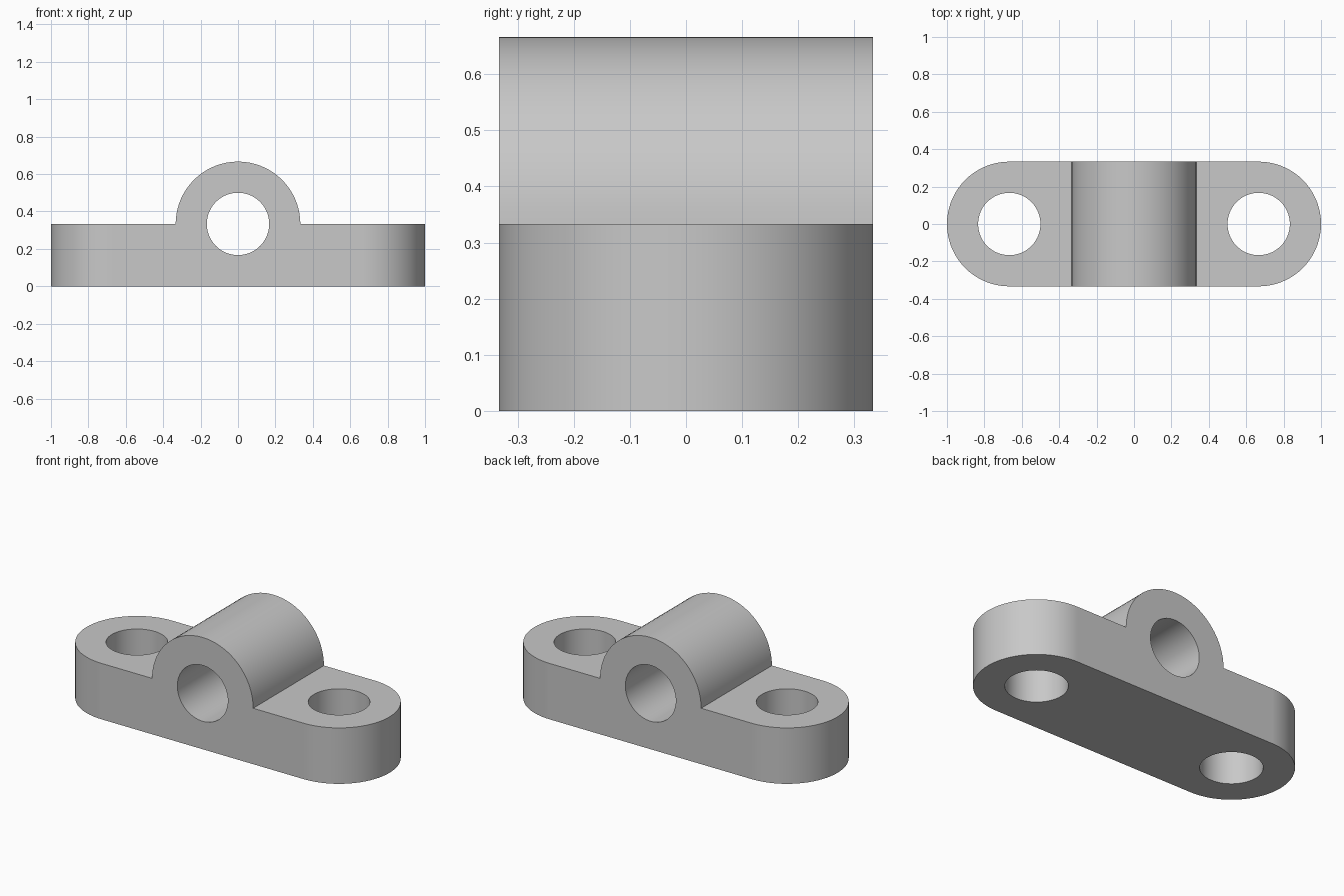
import bpy
import math
from mathutils import Matrix, Vector

cube = bpy.data.objects.get("Cube")
if cube:
    bpy.data.objects.remove(cube, do_unlink=True)

R = 1 / 3          # arch radius, end radius and base thickness
BORE = R / 2       # radius of all three holes
STEPS = 36         # segments per half circle

grey = bpy.data.materials.new("plain grey")
grey.use_nodes = True
grey.diffuse_color = (0.58, 0.58, 0.58, 1)
grey.node_tree.nodes["Principled BSDF"].inputs["Base Color"].default_value = grey.diffuse_color


def arc(cx, cy, radius, start, sweep, steps):
    """Points along an arc, both ends included."""
    angles = [start + sweep * i / steps for i in range(steps + 1)]
    return [(cx + radius * math.cos(a), cy + radius * math.sin(a)) for a in angles]


def prism(name, outline, low, high, matrix=Matrix()):
    """Extrude a counter-clockwise outline from low to high."""
    n = len(outline)
    verts = [matrix @ Vector((x, y, h)) for h in (low, high) for x, y in outline]
    faces = [tuple(reversed(range(n))), tuple(range(n, 2 * n))]
    faces += [(i, (i + 1) % n, n + (i + 1) % n, n + i) for i in range(n)]
    mesh = bpy.data.meshes.new(name)
    mesh.from_pydata(verts, [], faces)
    mesh.materials.append(grey)
    obj = bpy.data.objects.new(name, mesh)
    bpy.context.collection.objects.link(obj)
    return obj


def carve(target, cutter, operation):
    """Apply a boolean and remove its cutter."""
    mod = target.modifiers.new(cutter.name, 'BOOLEAN')
    mod.operation, mod.solver, mod.object = operation, 'EXACT', cutter
    bpy.context.view_layer.objects.active = target
    bpy.ops.object.modifier_apply(modifier=mod.name)
    bpy.data.objects.remove(cutter, do_unlink=True)


upright = Matrix.Rotation(math.pi / 2, 4, 'X')

# Front profile: flat feet with a half-round arch in the middle
profile = [(-1.2, 0), (1.2, 0), (1.2, R)] + arc(0, R, R, 0, math.pi, STEPS) + [(-1.2, R)]
body = prism("bearing_block", profile, -0.5, 0.5, upright)

# Round-ended plan shape trims the body
plan = (arc(1 - R, 0, R, -math.pi / 2, math.pi, STEPS)
        + arc(R - 1, 0, R, math.pi / 2, math.pi, STEPS))
carve(body, prism("plan_trim", plan, -0.2, 1), 'INTERSECT')

# Shaft bore through the arch, and one bolt hole in each foot
bore = arc(0, R, BORE, 0, math.tau, 2 * STEPS)[:-1]
carve(body, prism("shaft_bore", bore, -1, 1, upright), 'DIFFERENCE')
for side in (-1, 1):
    hole = arc(side * (1 - R), 0, BORE, 0, math.tau, 2 * STEPS)[:-1]
    carve(body, prism("bolt_hole", hole, -0.2, 1), 'DIFFERENCE')

# Smooth curved walls, crisp rims
bpy.ops.object.select_all(action='DESELECT')
body.select_set(True)
bpy.context.view_layer.objects.active = body
bpy.ops.object.shade_smooth_by_angle(angle=math.radians(30))
normals = body.modifiers.new("even shading", 'WEIGHTED_NORMAL')
normals.keep_sharp = True
